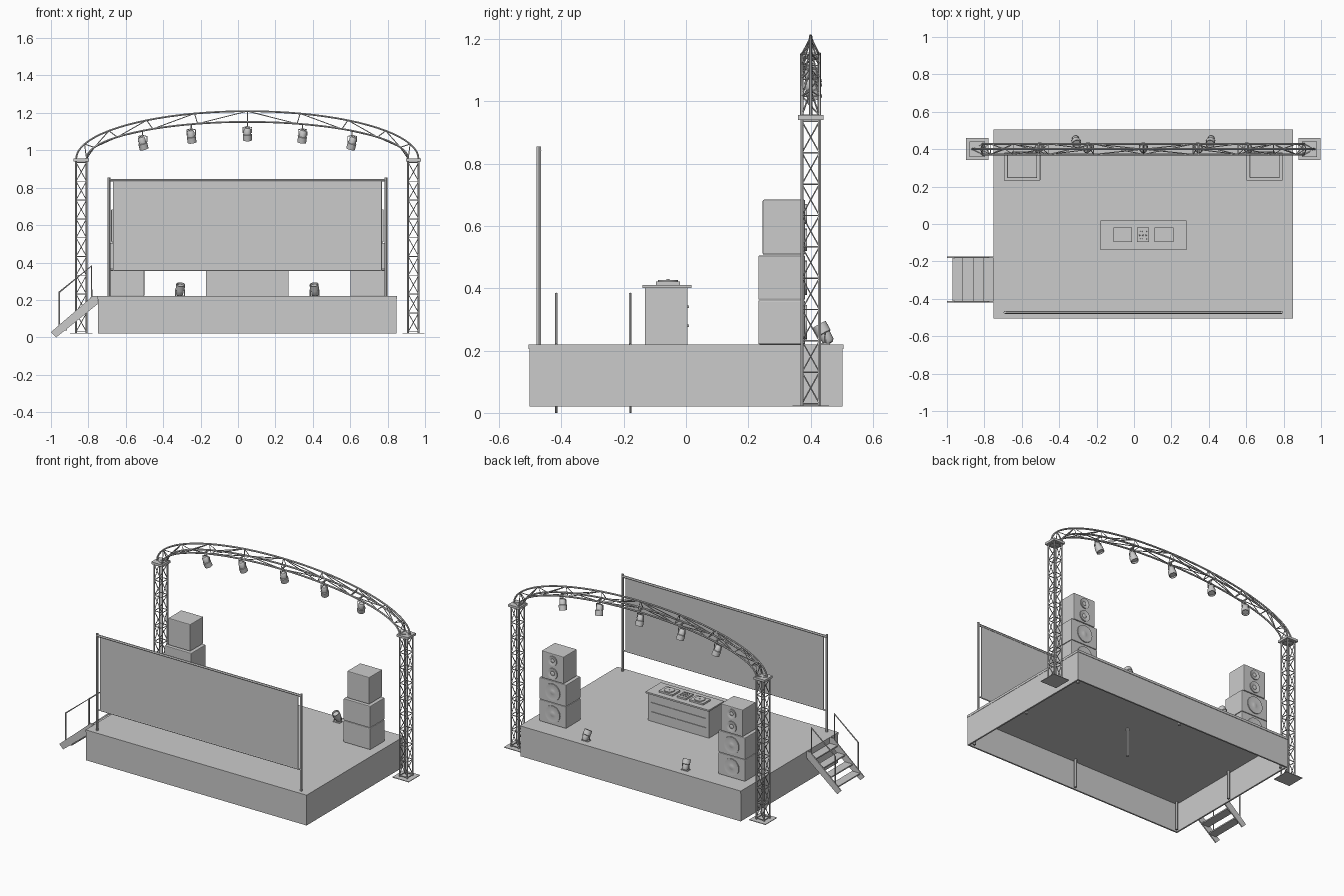
import bpy, bmesh, math
from mathutils import Vector

if "Cube" in bpy.data.objects:
    bpy.data.objects.remove(bpy.data.objects["Cube"])

CX = 0.05  # stage centre line


def add_mesh(name, bm):
    bmesh.ops.recalc_face_normals(bm, faces=bm.faces[:])
    me = bpy.data.meshes.new(name)
    bm.to_mesh(me)
    bm.free()
    ob = bpy.data.objects.new(name, me)
    bpy.context.collection.objects.link(ob)
    return ob


def box(name, x0, x1, y0, y1, z0, z1, bevel=0):
    bm = bmesh.new()
    bmesh.ops.create_cube(bm, size=1)
    for v in bm.verts:
        v.co = ((x0 + x1) / 2 + v.co.x * (x1 - x0), (y0 + y1) / 2 + v.co.y * (y1 - y0),
                (z0 + z1) / 2 + v.co.z * (z1 - z0))
    ob = add_mesh(name, bm)
    if bevel:
        m = ob.modifiers.new("bevel", 'BEVEL')
        m.width, m.segments = bevel, 2
    return ob


def smooth(ob):
    bpy.ops.object.select_all(action='DESELECT')
    bpy.context.view_layer.objects.active = ob
    ob.select_set(True)
    bpy.ops.object.shade_smooth_by_angle(angle=math.radians(40))
    return ob


def tubes(name, paths, r):
    """Round tubes along polylines, joined in one mesh."""
    cu = bpy.data.curves.new(name, 'CURVE')
    cu.dimensions = '3D'
    cu.bevel_depth, cu.bevel_resolution, cu.use_fill_caps = r, 1, True
    for path in paths:
        sp = cu.splines.new('POLY')
        sp.points.add(len(path) - 1)
        for p, c in zip(sp.points, path):
            p.co = (*c, 1)
    tmp = bpy.data.objects.new(name + "_tmp", cu)
    bpy.context.collection.objects.link(tmp)
    bpy.context.view_layer.update()
    me = bpy.data.meshes.new_from_object(tmp.evaluated_get(bpy.context.evaluated_depsgraph_get()))
    bpy.data.objects.remove(tmp)
    ob = bpy.data.objects.new(name, me)
    bpy.context.collection.objects.link(ob)
    return smooth(ob)


def lathe(name, profile, centre, axis, n=20):
    """Spin (radius, height) points about an axis."""
    bm = bmesh.new()
    rings = [[bm.verts.new((r * math.cos(2 * math.pi * i / n), r * math.sin(2 * math.pi * i / n), h))
              for i in range(n)] for r, h in profile]
    for a, b in zip(rings, rings[1:]):
        for i in range(n):
            bm.faces.new((a[i], a[(i + 1) % n], b[(i + 1) % n], b[i]))
    bm.faces.new(rings[0])
    bm.faces.new(rings[-1])
    ob = add_mesh(name, bm)
    ob.rotation_mode = 'QUATERNION'
    ob.rotation_quaternion = Vector(axis).to_track_quat('Z', 'Y')
    ob.location = centre
    return smooth(ob)


# Stage: deck, hollow skirt and legs
box("stage_deck", -0.75, 0.85, -0.505, 0.505, 0.205, 0.22)
for s in (-1, 1):
    box("skirt_long", -0.748, 0.848, s * 0.497 - 0.005, s * 0.497 + 0.005, 0.02, 0.205)
    box("skirt_end", CX + s * 0.793 - 0.005, CX + s * 0.793 + 0.005, -0.492, 0.492, 0.02, 0.205)
tubes("stage_legs", [[(x, y, 0.02), (x, y, 0.206)] for x in (-0.72, CX, 0.82) for y in (-0.47, 0, 0.47)], 0.009)

# Backdrop screen
box("screen_panel", -0.665, 0.765, -0.474, -0.470, 0.36, 0.835)
tubes("screen_posts", [[(CX + s * 0.74, -0.472, 0.22), (CX + s * 0.74, -0.472, 0.855)] for s in (-1, 1)], 0.008)
tubes("screen_top_bar", [[(-0.69, -0.472, 0.841), (0.79, -0.472, 0.841)]], 0.008)
tubes("screen_trim", [[(-0.69, -0.472, 0.357), (0.79, -0.472, 0.357)]]
      + [[(CX + s * 0.715, -0.472, 0.357), (CX + s * 0.715, -0.472, 0.835)] for s in (-1, 1)], 0.004)

# Mixing desk
box("desk_body", -0.17, 0.27, -0.132, 0.005, 0.22, 0.40)
box("desk_top", -0.178, 0.28, -0.14, 0.018, 0.40, 0.41)
for z in (0.28, 0.34):
    box("desk_strip", -0.15, 0.25, 0.004, 0.009, z - 0.004, z + 0.004)
for x0, x1 in ((-0.11, -0.01), (0.015, 0.08), (0.11, 0.21)):
    box("desk_unit", x0, x1, -0.097, -0.02, 0.41, 0.421)
for x in (-0.06, 0.16):
    lathe("turntable_platter", [(0.032, 0), (0.032, 0.005), (0.005, 0.005), (0.005, 0.008)],
          (x, -0.058, 0.421), (0, 0, 1))
for i in range(3):
    for j in range(3):
        lathe("mixer_knob", [(0.004, 0), (0.003, 0.006)],
              (0.03 + i * 0.0175, -0.08 + j * 0.02, 0.421), (0, 0, 1), 8)

# Speaker stacks
def driver(x, y, z, r):
    lathe("speaker_driver", [(r, -0.002), (r, 0.006), (r * 0.85, 0.006), (r * 0.4, 0.001), (r * 0.25, 0.004)],
          (x, y, z), (0, 1, 0), 24)

for s in (-1, 1):
    xc = CX + s * 0.648
    for z0, z1 in ((0.22, 0.361), (0.363, 0.505)):
        box("bass_speaker", xc - 0.097, xc + 0.097, 0.232, 0.382, z0, z1, 0.004)
        driver(xc, 0.382, (z0 + z1) / 2, 0.055)
    box("top_speaker", xc - 0.08, xc + 0.08, 0.246, 0.382, 0.508, 0.684, 0.004)
    driver(xc, 0.382, 0.555, 0.036)
    driver(xc, 0.382, 0.638, 0.032)

# Truss towers
YT, H = 0.40, 0.028
for s in (-1, 1):
    xc = CX + s * 0.888
    cor = [(xc - H, YT - H), (xc + H, YT - H), (xc + H, YT + H), (xc - H, YT + H)]
    tubes("tower_chords", [[(*c, 0.02), (*c, 0.945)] for c in cor], 0.0055)
    lace, nb = [], 9
    zs = [0.03 + 0.905 * i / nb for i in range(nb + 1)]
    for k in range(4):
        a, b = cor[k], cor[(k + 1) % 4]
        lace.append([(*(a if i % 2 else b), z) for i, z in enumerate(zs)])
        lace += [[(*a, z), (*b, z)] for z in zs]
    tubes("tower_lacing", lace, 0.0027)
    box("tower_base_plate", xc - 0.059, xc + 0.059, YT - 0.059, YT + 0.059, 0.02, 0.024)
    box("tower_cap_plate", xc - 0.041, xc + 0.041, YT - 0.041, YT + 0.041, 0.94, 0.955)

# Arched triangular truss
def arch(outer, t, y):
    a, b = (0.915, 0.254) if outer else (0.86, 0.197)
    return Vector((CX - a * math.cos(t), y, 0.955 + b * math.sin(t)))

ts = [math.pi * i / 40 for i in range(41)]
yb, yf = YT - H, YT + H
tubes("arch_chords", [[arch(o, t, y) for t in ts] for o, y in ((1, YT), (0, yb), (0, yf))], 0.0055)
lace = []
for i in range(11):
    t = math.pi * i / 10
    lace.append([arch(0, t, yb), arch(1, t, YT), arch(0, t, yf), arch(0, t, yb)])
    if i < 10:
        u = t + math.pi / 10
        lace += [[arch(i >= 5, t, YT if i >= 5 else y), arch(i < 5, u, YT if i < 5 else y)] for y in (yb, yf)]
        lace.append([arch(0, t, yb if i % 2 else yf), arch(0, u, yf if i % 2 else yb)])
tubes("arch_lacing", lace, 0.0027)

# Spotlights
def spotlight(name, c, d):
    c, d = Vector(c), Vector(d).normalized()
    lathe(name, [(0.012, -0.034), (0.019, -0.026), (0.02, 0), (0.024, 0.002), (0.024, 0.034),
                 (0.02, 0.034), (0.018, 0.026)], c, d)
    return c

for x in (-0.56, -0.3, 0, 0.295, 0.56):
    t = math.acos(-x / 0.86)
    z = arch(0, t, YT).z
    c = spotlight("hanging_light", (CX + x, YT + 0.004, z - 0.065), (-x * 0.45, 0.3, -1))
    tubes("light_crossbar", [[(CX + x, yb, z), (CX + x, yf, z)]], 0.005)
    tubes("light_hanger", [[(CX + x, YT, z), (CX + x, YT, z - 0.025)]]
          + [[(CX + x, YT, z - 0.025), (CX + x + q, YT, z - 0.03), (CX + x + q, YT, z - 0.06)]
             for q in (-0.023, 0.023)], 0.003)
for x, s in ((-0.31, -1), (0.41, 1)):
    spotlight("floor_light", (x, 0.444, 0.253), (-s * 0.12, -0.55, 1))
    box("floor_light_foot", x - 0.024, x + 0.024, 0.43, 0.462, 0.22, 0.224)
    tubes("floor_light_yoke", [[(x + q, 0.446, 0.222), (x + q, 0.446, 0.256)] for q in (-0.024, 0.024)], 0.003)

# Stairs with handrails
prof = [(-1.0, 0.028), (-0.972, 0.0), (-0.75, 0.178), (-0.75, 0.222), (-0.775, 0.222)]
for y in (-0.42, -0.182):
    bm = bmesh.new()
    f = bm.faces.new([bm.verts.new((x, y, z)) for x, z in prof])
    ext = bmesh.ops.extrude_face_region(bm, geom=[f])
    bmesh.ops.translate(bm, vec=(0, 0.007, 0), verts=[v for v in ext["geom"] if isinstance(v, bmesh.types.BMVert)])
    add_mesh("stair_stringer", bm)
    yr = y + 0.0035
    tubes("stair_handrail", [[(-0.955, yr, 0.05), (-0.955, yr, 0.242), (-0.783, yr, 0.382), (-0.783, yr, 0.2)]], 0.0045)
for i in range(4):
    x, z = -0.97 + 0.054 * i, 0.045 + 0.046 * i
    box("stair_tread", x, x + 0.056, -0.414, -0.181, z - 0.008, z)
